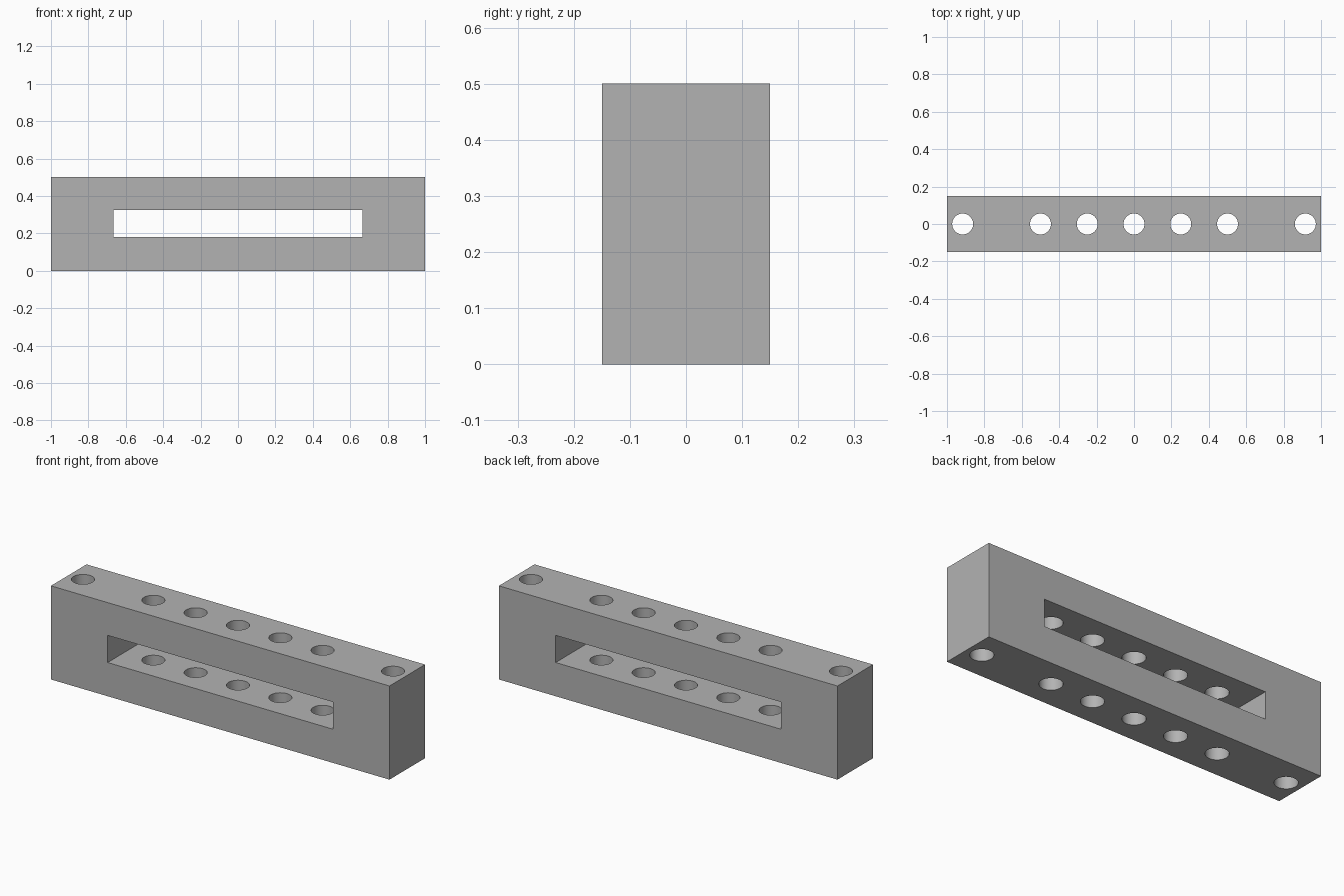
import bpy

# Remove the default cube
default = bpy.data.objects.get("Cube")
if default:
    bpy.data.objects.remove(default, do_unlink=True)

LENGTH, DEPTH, HEIGHT = 2.0, 0.3, 0.5
HOLE_RADIUS = 0.056
HOLE_X = (-0.916, -0.5, -0.25, 0, 0.25, 0.5, 0.916)

grey = bpy.data.materials.new("plain grey")
grey.use_nodes = True
colour = (0.45, 0.45, 0.45, 1)
grey.diffuse_color = colour
grey.node_tree.nodes["Principled BSDF"].inputs["Base Color"].default_value = colour


def box(name, size, z):
    """Box centred on x and y at height z."""
    bpy.ops.mesh.primitive_cube_add(size=1, location=(0, 0, z))
    obj = bpy.context.object
    obj.name = name
    obj.scale = size
    bpy.ops.object.transform_apply(location=True, rotation=False, scale=True)
    obj.data.materials.append(grey)
    return obj


# Solid bar
bar = box("drilled_bar", (LENGTH, DEPTH, HEIGHT), HEIGHT / 2)

# Long window cut from front to back
cutters = [box("slot_cutter", (1.33, DEPTH * 2, 0.145), 0.2525)]

# Row of vertical round holes, through top and bottom
for i, x in enumerate(HOLE_X):
    bpy.ops.mesh.primitive_cylinder_add(
        vertices=48, radius=HOLE_RADIUS, depth=HEIGHT * 2, location=(x, 0, HEIGHT / 2))
    hole = bpy.context.object
    hole.name = f"hole_cutter_{i + 1}"
    hole.data.materials.append(grey)
    cutters.append(hole)

# Cut the bar, then drop the cutters
for cutter in cutters:
    cut = bar.modifiers.new(cutter.name, "BOOLEAN")
    cut.operation = "DIFFERENCE"
    cut.solver = "EXACT"
    cut.object = cutter
    bpy.ops.object.select_all(action="DESELECT")
    bpy.context.view_layer.objects.active = bar
    bar.select_set(True)
    bpy.ops.object.modifier_apply(modifier=cut.name)
    bpy.data.objects.remove(cutter, do_unlink=True)

# Smooth hole walls, crisp edges
bpy.ops.object.shade_smooth_by_angle()
